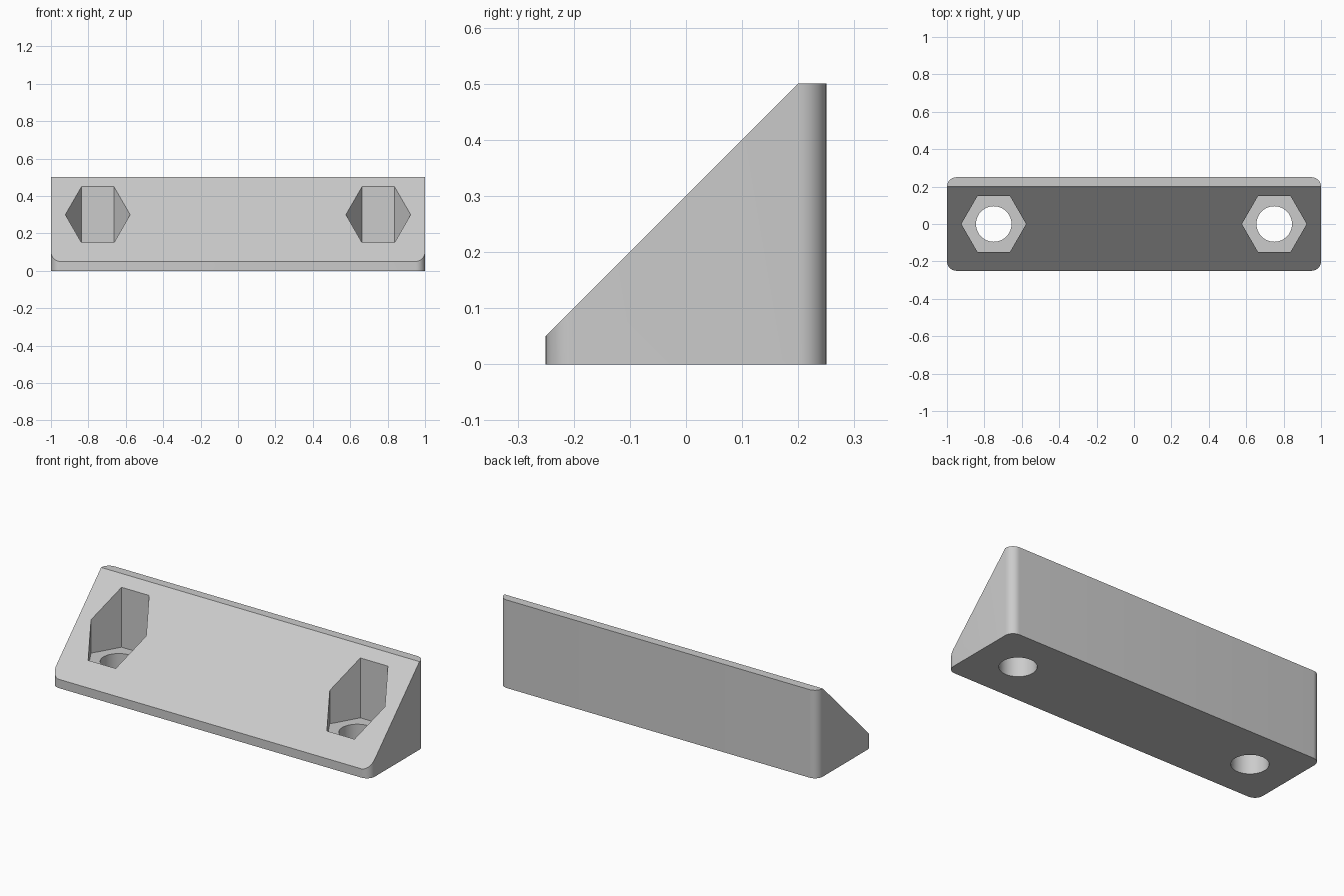
import bpy, bmesh, math
from mathutils import Matrix, Vector

cube = bpy.data.objects.get("Cube")
if cube:
    bpy.data.objects.remove(cube, do_unlink=True)

LENGTH, DEPTH, HEIGHT = 2.0, 0.5, 0.5
CORNER = 0.05
BOLT_X = 0.75
POCKET_FLOOR = 0.11

grey = bpy.data.materials.new("light grey")
grey.use_nodes = True
grey.diffuse_color = (0.6, 0.6, 0.6, 1)
grey.node_tree.nodes["Principled BSDF"].inputs["Base Color"].default_value = (0.6, 0.6, 0.6, 1)


def make_object(name, bm):
    bmesh.ops.recalc_face_normals(bm, faces=bm.faces)
    mesh = bpy.data.meshes.new(name)
    bm.to_mesh(mesh)
    bm.free()
    mesh.materials.append(grey)
    obj = bpy.data.objects.new(name, mesh)
    bpy.context.collection.objects.link(obj)
    return obj


def prism_cutter(name, sides, radius, bottom, top):
    # A pair of upright prisms, one at each bolt position
    bm = bmesh.new()
    for side in (-1, 1):
        bmesh.ops.create_cone(
            bm, cap_ends=True, segments=sides, radius1=radius, radius2=radius,
            depth=top - bottom,
            matrix=Matrix.Translation((side * BOLT_X, 0, (top + bottom) / 2)))
    # Rotate hexagons so that their points lie along x
    xs = [v.co.x for v in bm.verts]
    if max(xs) < BOLT_X + radius * 0.99:
        for side in (-1, 1):
            verts = [v for v in bm.verts if v.co.x * side > 0]
            bmesh.ops.rotate(bm, verts=verts, cent=(side * BOLT_X, 0, 0),
                             matrix=Matrix.Rotation(math.pi / sides, 3, "Z"))
    obj = make_object(name, bm)
    obj.hide_render = True
    return obj


# Block with rounded upright corners
bm = bmesh.new()
bmesh.ops.create_cube(bm, size=1)
bmesh.ops.scale(bm, vec=(LENGTH, DEPTH, HEIGHT), verts=bm.verts)
bmesh.ops.translate(bm, vec=(0, 0, HEIGHT / 2), verts=bm.verts)
upright = [e for e in bm.edges if abs(e.verts[0].co.z - e.verts[1].co.z) > 0.1]
bmesh.ops.bevel(bm, geom=upright, offset=CORNER, segments=10, profile=0.5, affect="EDGES")

# Slice off the sloping front and close it
cut = bmesh.ops.bisect_plane(
    bm, geom=bm.verts[:] + bm.edges[:] + bm.faces[:],
    plane_co=(0, 0, 0.3), plane_no=Vector((0, -1, 1)).normalized(), clear_outer=True)
rim = [g for g in cut["geom_cut"] if isinstance(g, bmesh.types.BMEdge)]
bmesh.ops.holes_fill(bm, edges=rim, sides=0)
block = make_object("wedge_block", bm)

# Hexagonal nut pockets and round bolt holes
cutters = [
    prism_cutter("nut_pocket_cutter", 6, 0.15 / math.cos(math.pi / 6), POCKET_FLOOR, 0.8),
    prism_cutter("bolt_hole_cutter", 48, 0.095, -0.2, 0.7),
]
bpy.ops.object.select_all(action="DESELECT")
bpy.context.view_layer.objects.active = block
block.select_set(True)
for cutter in cutters:
    mod = block.modifiers.new(cutter.name, "BOOLEAN")
    mod.operation = "DIFFERENCE"
    mod.solver = "EXACT"
    mod.object = cutter
    bpy.ops.object.modifier_apply(modifier=mod.name)
for cutter in cutters:
    bpy.data.objects.remove(cutter, do_unlink=True)

bpy.ops.object.shade_smooth_by_angle(angle=math.radians(30))
